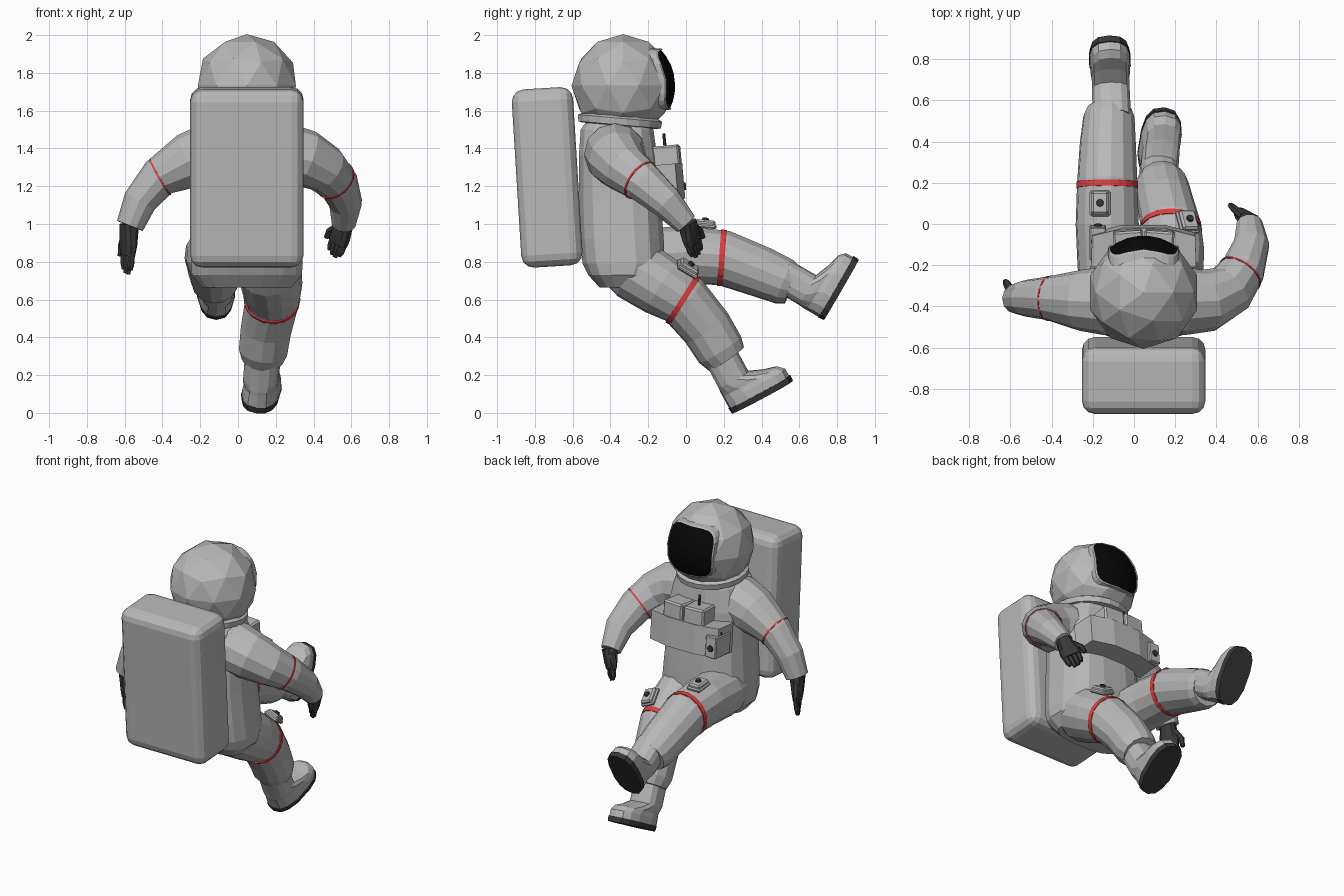
import bpy, bmesh
from math import sin, cos, pi, sqrt, radians, copysign
from mathutils import Vector, Matrix, Euler

if "Cube" in bpy.data.objects:
    bpy.data.objects.remove(bpy.data.objects["Cube"])

def material(name, c):
    m = bpy.data.materials.new(name)
    m.diffuse_color = (*c, 1)
    m.use_nodes = True
    m.node_tree.nodes["Principled BSDF"].inputs["Base Color"].default_value = m.diffuse_color
    return m

SUIT = material("suit grey", (0.48, 0.48, 0.48))
DARK = material("dark rubber", (0.04, 0.04, 0.04))
GLASS = material("black glass", (0.002, 0.002, 0.002))
RED = material("red stripe", (0.72, 0.05, 0.05))

def finish(name, bm, mat=None, matrix=None):
    bmesh.ops.recalc_face_normals(bm, faces=bm.faces)
    me = bpy.data.meshes.new(name)
    bm.to_mesh(me)
    bm.free()
    ob = bpy.data.objects.new(name, me)
    bpy.context.collection.objects.link(ob)
    me.materials.append(mat or SUIT)
    if matrix:
        ob.matrix_world = matrix
    return ob

def loft(name, rings, mat=None, matrix=None):
    bm = bmesh.new()
    vs = [[bm.verts.new(p) for p in r] for r in rings]
    n = len(vs[0])
    for a, b in zip(vs, vs[1:]):
        for i in range(n):
            bm.faces.new((a[i], a[(i + 1) % n], b[(i + 1) % n], b[i]))
    bm.faces.new(vs[0])
    bm.faces.new(vs[-1])
    return finish(name, bm, mat, matrix)

def power(v, e):
    return copysign(abs(v) ** e, v)

def ring(c, u, v, a, b, n=12, e=1.0):
    return [Vector(c) + u * a * power(cos(2 * pi * (i + .5) / n), e)
            + v * b * power(sin(2 * pi * (i + .5) / n), e) for i in range(n)]

def tube(name, path, mat=None, n=12):
    pts = [Vector(p[:3]) for p in path]
    rings, u = [], None
    for i, p in enumerate(pts):
        t = (pts[min(i + 1, len(pts) - 1)] - pts[max(i - 1, 0)]).normalized()
        u = t.orthogonal() if u is None else u - t * u.dot(t)
        u.normalize()
        rings.append(ring(p, u, t.cross(u), path[i][3], path[i][3], n))
    return loft(name, rings, mat)

def band(name, path, i, f, width, grow):
    a, b = Vector(path[i]), Vector(path[i + 1])
    h = width / 2 / (b - a).to_3d().length
    ends = [a.lerp(b, f - h), a.lerp(b, f + h)]
    return tube(name, [(*e[:3], e[3] + grow) for e in ends], RED, 24)

def place(loc, rot):
    return Matrix.Translation(loc) @ Euler([radians(r) for r in rot]).to_matrix().to_4x4()

def box(name, size, loc, rot=(0, 0, 0), bevel=.01, seg=1, mat=None):
    bm = bmesh.new()
    bmesh.ops.create_cube(bm, size=1)
    bmesh.ops.scale(bm, vec=size, verts=bm.verts)
    bmesh.ops.bevel(bm, geom=bm.edges[:], offset=bevel, segments=seg, profile=.5, affect='EDGES')
    return finish(name, bm, mat, place(loc, rot))

def knob(name, r, h, matrix):
    bm = bmesh.new()
    bmesh.ops.create_cone(bm, cap_ends=True, segments=10, radius1=r, radius2=r * .85, depth=h)
    return finish(name, bm, DARK, matrix)

X, Y = Vector((1, 0, 0)), Vector((0, 1, 0))
CX = .047

# torso and hips
torso = [(1.55, -.355, .17, .17), (1.5, -.365, .22, .195), (1.36, -.36, .265, .21),
         (1.12, -.35, .275, .22), (.92, -.34, .29, .225), (.79, -.33, .30, .22),
         (.73, -.335, .295, .185), (.665, -.335, .24, .125)]
loft("torso", [ring((CX, y, z), X, Y, a, b, 16, .72) for z, y, a, b in torso])

# backpack
box("backpack", (.6, .325, .945), (CX, -.735, 1.247), (3.5, 0, 0), .065, 3)

# helmet with neck ring
bm = bmesh.new()
bmesh.ops.create_icosphere(bm, subdivisions=2, radius=.273)
HELMET = Matrix.Translation((CX, -.333, 1.732))
finish("helmet", bm, None, HELMET)
loft("neck_ring", [ring((0, 0, z), X, Y, r, r, 20) for z, r in
     [(-.025, .2), (-.02, .222), (.015, .226), (.03, .2)]], None, place((CX, -.35, 1.545), (-5, 0, 0)))

# visor and raised rim
def visor_ring(f, r):
    pts = []
    for i in range(24):
        a = 2 * pi * i / 24
        x = .165 * f * power(cos(a), .52)
        z = .035 + .155 * f * power(sin(a), .52)
        pts.append((x, sqrt(max(r * r - x * x - z * z, .001)), z))
    return pts
loft("visor", [visor_ring(f, r) for f, r in [(.2, .276), (.5, .276), (.8, .276), (1, .276), (1, .25)]],
     GLASS, HELMET)
loft("visor_rim", [visor_ring(f, r) for f, r in
     [(1, .255), (1, .284), (1.04, .282), (1.06, .255)]], None, HELMET)

# arms with red bands
right_arm = [(.13, -.36, 1.39, .15), (.25, -.375, 1.37, .165), (.36, -.37, 1.345, .152),
             (.46, -.32, 1.29, .13), (.53, -.22, 1.215, .108), (.57, -.1, 1.11, .088),
             (.56, 0, 1.0, .064)]
left_arm = [(-.04, -.36, 1.39, .15), (-.15, -.375, 1.37, .165), (-.26, -.37, 1.335, .148),
            (-.42, -.36, 1.245, .106), (-.52, -.36, 1.12, .09), (-.572, -.363, .99, .073)]
for side, arm, i, f in (("right", right_arm, 3, .78), ("left", left_arm, 2, .96)):
    tube(side + "_arm", arm)
    band(side + "_arm_band", arm, i, f, .01, .002)

# gloves: flattened palm, four fingers, thumb
def hand(side, wrist, tip, spread):
    w, d = Vector(wrist), Vector(tip) - Vector(wrist)
    L = d.length
    d.normalize()
    s = Vector(spread)
    s = (s - d * s.dot(d)).normalized()
    k = d.cross(s)
    loft(side + "_palm", [ring(w + d * L * t, s, k, a, b, 10, .8) for t, a, b in
         [(-.12, .05, .05), (.1, .052, .045), (.35, .062, .038), (.58, .06, .028)]], DARK)
    for i, l in enumerate((.9, 1, .98, .9)):
        o = s * (-.042 + .028 * i)
        tube(f"{side}_finger_{i + 1}", [(*(w + o + d * L * .5), .019), (*(w + o * .95 + d * L * .78), .018),
             (*(w + o * .85 + d * L * l), .013)], DARK, 6)
    tube(side + "_thumb", [(*(w + s * .04 + d * L * .12), .022), (*(w + s * .08 + d * L * .38), .019),
         (*(w + s * .085 + d * L * .62), .014)], DARK, 6)
hand("right", (.56, .01, .99), (.505, .06, .83), (-.75, .65, -.1))
hand("left", (-.577, -.362, .97), (-.588, -.35, .735), (-.45, .85, 0))

# legs with red bands
right_leg = [(.15, -.38, .81, .13), (.165, -.28, .765, .17), (.18, -.13, .67, .162), (.18, -.01, .594, .145),
             (.15, .11, .45, .137), (.135, .18, .335, .132), (.13, .215, .285, .112)]
left_leg = [(-.1, -.34, .81, .14), (-.115, -.2, .82, .16), (-.13, 0, .835, .154), (-.13, .2, .82, .147),
            (-.127, .4, .745, .136), (-.122, .52, .695, .125), (-.12, .56, .68, .108)]
for side, leg in (("right", right_leg), ("left", left_leg)):
    tube(side + "_leg", leg, None, 14)
    band(side + "_leg_band", leg, 2, .95, .03, .003)

# boots with dark soles, same shape turned two ways
def boot_ring(z, y0, y1, hw):
    pts = ring((0, (y0 + y1) / 2, z), X, Y, hw, (y1 - y0) / 2, 14, .75)
    if y1 > .2:
        for p in pts:
            p.x *= .9 + .1 * sin(pi * p.y / y1) if p.y < y1 * .8 else 1
    return pts
for side, loc, rot in (("right", (.095, .243, -.002), (28, 8, -5)), ("left", (-.115, .73, .492), (60, 0, 2))):
    m = place(loc, rot)
    loft(side + "_boot", [boot_ring(*r) for r in
         [(.03, 0, .365, .1), (.075, 0, .365, .098), (.105, 0, .335, .092), (.125, 0, .26, .094),
          (.155, .003, .185, .093), (.31, .005, .185, .095)]], None, m)
    loft(side + "_sole", [boot_ring(*r) for r in [(0, .0, .37, .098), (.033, -.004, .372, .104)]], DARK, m)

# chest pack: wedge-fronted case, twin top boxes, side control box, antenna
PACK = place((CX, 0, 1.23), (5, 0, 0))
plan = [(-.255, -.2), (-.25, -.05), (-.1, -.012), (.1, -.012), (.25, -.05), (.255, -.2)]
loft("chest_pack", [[(x, y, z) for x, y in plan] for z in (-.095, .095)], None, PACK)
for name, x in (("right", .073), ("left", -.073)):
    box(f"chest_top_{name}_box", (.145, .15, .12), (CX + x, -.105, 1.355), (5, 0, -4 if x > 0 else 4), .01)
box("control_box", (.08, .16, .14), (-.175, -.09, 1.2), (5, 0, 0), .006)
knob("control_knob_top", .024, .025, place((-.185, -.085, 1.278), (0, 0, 0)))
knob("control_knob_front", .022, .016, place((-.175, -.008, 1.2), (-85, 0, 0)))
tube("antenna", [(-.02, -.11, 1.4, .009), (-.02, -.118, 1.48, .008)], DARK, 6)

# small thigh boxes with knobs
for side, loc, rot in (("left", (-.165, .1, .99), (-5, 0, 0)), ("right", (.26, .008, .762), (-33, 24, 0))):
    box(side + "_thigh_base", (.1, .125, .025), loc, rot, .008)
    m = place(loc, rot)
    box(side + "_thigh_box", (.085, .11, .04), m @ Vector((0, 0, .012)), rot, .01)
    knob(side + "_thigh_knob", .019, .016, m @ Matrix.Translation((0, 0, .036)))
